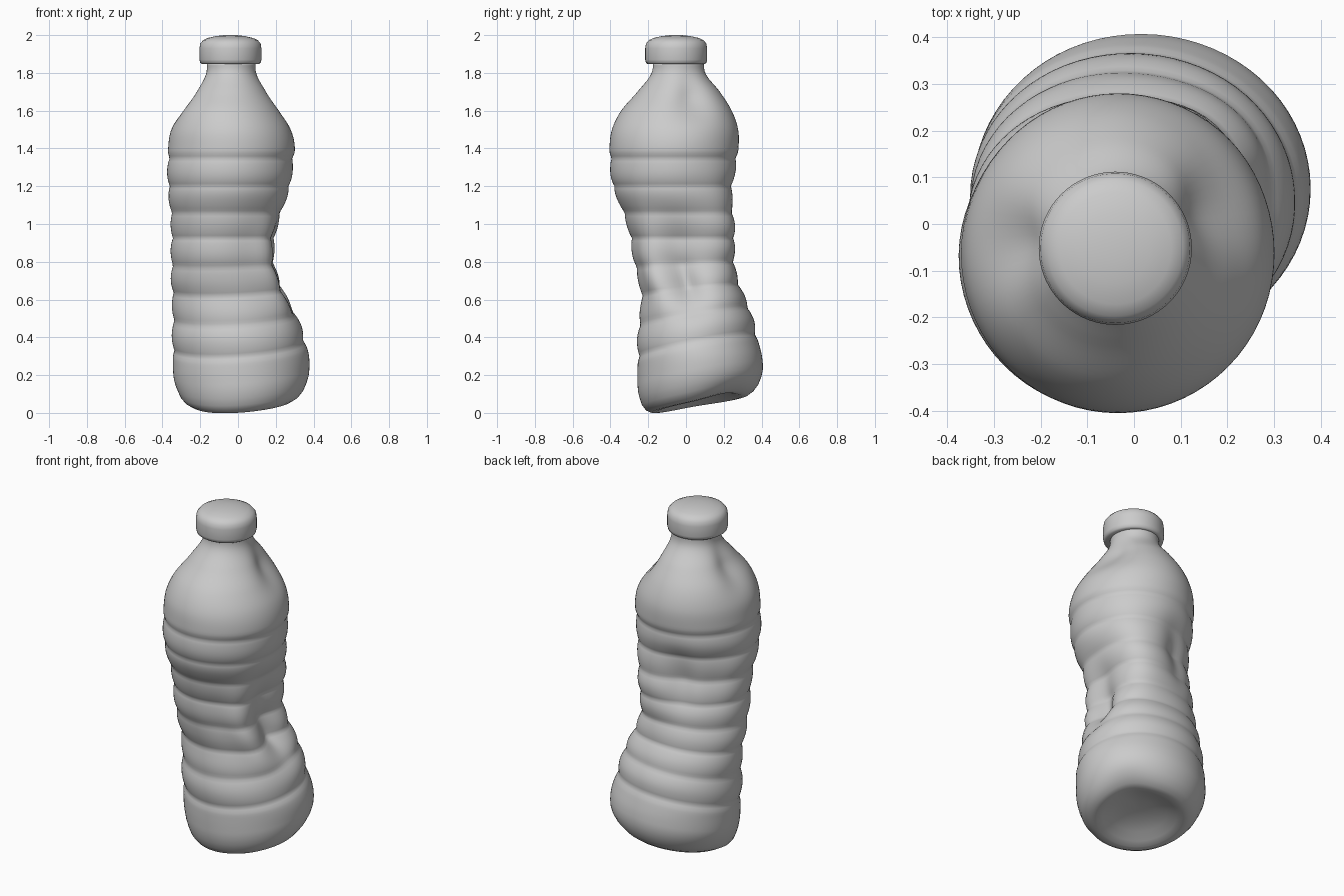
import bpy, bmesh, math

N = 72
# outline read at each height: z, x min, x max, y min, y max
OUT = [(0.0, -.32, .35, -.25, .385), (0.1, -.325, .365, -.255, .395), (0.2, -.342, .376, -.257, .408),
       (0.3, -.345, .376, -.255, .402), (0.4, -.347, .35, -.255, .377), (0.5, -.345, .327, -.245, .353),
       (0.6, -.347, .295, -.237, .315), (0.7, -.352, .25, -.25, .275), (0.8, -.352, .21, -.275, .255),
       (0.9, -.354, .205, -.29, .255), (1.0, -.354, .22, -.312, .255), (1.1, -.362, .245, -.348, .25),
       (1.2, -.37, .275, -.387, .255), (1.3, -.372, .288, -.399, .268), (1.4, -.37, .301, -.405, .279),
       (1.5, -.357, .281, -.392, .276), (1.6, -.315, .226, -.343, .242), (1.7, -.241, .157, -.257, .179),
       (1.8, -.172, .098, -.182, .102), (1.9, -.168, .094, -.178, .098)]
GROOVES = [.36, .51, .65, .785, .925, 1.06, 1.2, 1.345]


def outline(z):
    # smooth curve through the table
    f = min(max(z / 0.1, 0), len(OUT) - 1.001)
    i = int(f)
    t = f - i
    p = [OUT[min(max(i + j, 0), len(OUT) - 1)] for j in (-1, 0, 1, 2)]
    return [b + .5 * t * (c - a + t * (2 * a - 5 * b + 4 * c - d + t * (3 * (b - c) + d - a)))
            for a, b, c, d in list(zip(*p))[1:]]


def bump(x, centre, width):
    return math.exp(-((x - centre) / width) ** 2)


def angle_bump(deg, centre, width):
    return bump((deg - centre + 180) % 360 - 180, 0, width)


def body_point(z0, k, i):
    deg = 360 * i / N
    c, s = math.cos(math.radians(deg)), math.sin(math.radians(deg))
    # the lower half leans, so its rings tilt
    lean = min(max((0.9 - z0) / 0.5, 0), 1)
    z = z0 + lean * k * 0.32 * (0.08 * c + 0.18 * s)
    # pushed-in foot at the back right
    z += bump(z0, .05, .07) * k * k * (0.04 * angle_bump(deg, 38, 30) + 0.02 * angle_bump(deg, 185, 40))
    x0, x1, y0, y1 = outline(z)
    cx, cy, a, b = (x0 + x1) / 2, (y0 + y1) / 2, (x1 - x0) / 2, (y1 - y0) / 2
    # shallow ribs between grooves
    d = 0
    for g, h in zip(GROOVES, GROOVES[1:]):
        if g <= z0 <= h:
            d = 0.013 * math.sin(math.pi * (z0 - g) / (h - g)) ** 0.8 - 0.009
    d -= 0.009 * (bump(z0, .36, .022) * (z0 < .36) + bump(z0, 1.345, .022) * (z0 > 1.345))
    # crushed waist: ridge at back right, caved flanks on both sides of it
    d += 0.05 * angle_bump(deg, 48, 25) * bump(z, 0.95, 0.27)
    d += bump(z, 0.8, 0.23) * 0.035 * angle_bump(deg, -40, 17)
    d -= (0.08 * bump(z, 0.68, 0.13) + 0.03 * bump(z, 0.9, 0.15)) * angle_bump(deg, -4, 21)
    d -= bump(z, 1.06, 0.19) * (0.05 * angle_bump(deg, 102, 20) + 0.03 * angle_bump(deg, 136, 25))
    # shallow shoulder dents
    d -= bump(z, 1.65, 0.1) * 0.04 * (angle_bump(deg, 180, 20) + angle_bump(deg, 18, 22))
    return (cx + k * (a + d) * c, cy + k * (b + d) * s, z)


def loft(name, rings):
    bm = bmesh.new()
    rows = [[bm.verts.new(p) for p in r] for r in rings]
    for lo, hi in zip(rows, rows[1:]):
        for i in range(N):
            j = (i + 1) % N
            bm.faces.new((lo[i], lo[j], hi[j], hi[i]))
    bm.faces.new(rows[0][::-1])
    bm.faces.new(rows[-1])
    me = bpy.data.meshes.new(name)
    bm.to_mesh(me)
    bm.free()
    ob = bpy.data.objects.new(name, me)
    bpy.context.collection.objects.link(ob)
    for p in me.polygons:
        p.use_smooth = True
    return ob


# bottle body: hollowed underside, rounded foot, then the wall
foot = [(.10, .05), (.097, .25), (.08, .45), (.058, .6), (.046, .7), (.047, .79), (.065, .88),
        (.095, .94), (.135, .975), (.17, .995)]
wall = [(0.2 + i * 0.0145, 1) for i in range(115)]
loft("bottle_body", [[body_point(z, k, i) for i in range(N)] for z, k in foot + wall])

# screw cap
cap = [(1.848, .10), (1.846, .15), (1.853, .16), (1.87, .164), (1.93, .164), (1.955, .160),
       (1.973, .145), (1.985, .12), (1.995, .075), (2.0, .03)]
loft("cap", [[(-.04 + r * math.cos(2 * math.pi * i / N), -.052 + r * math.sin(2 * math.pi * i / N), z)
              for i in range(N)] for z, r in cap])
